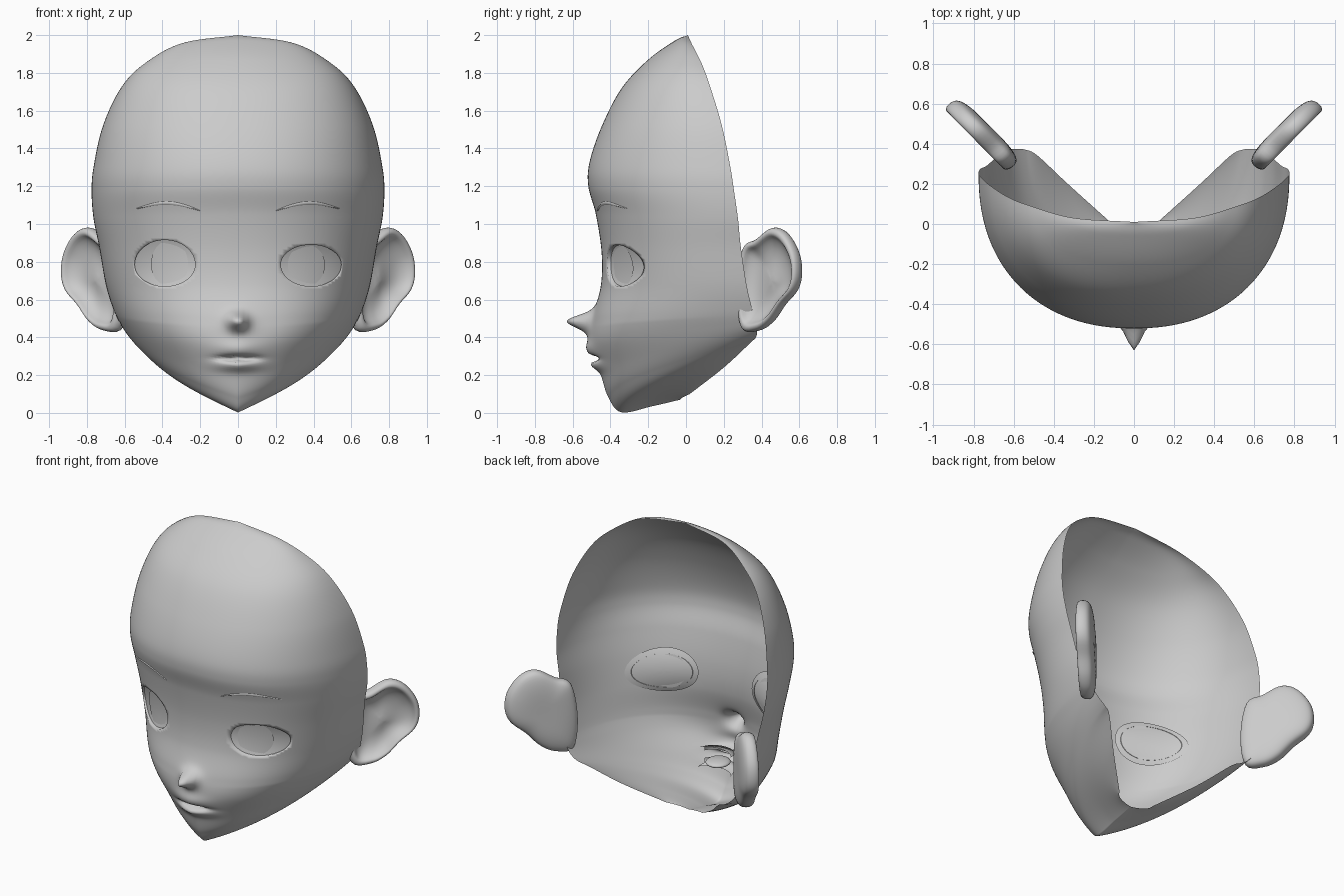
import bpy, bmesh, math
from mathutils import Vector
from mathutils.bvhtree import BVHTree

if "Cube" in bpy.data.objects:
    bpy.data.objects.remove(bpy.data.objects["Cube"])

clay = bpy.data.materials.new("clay_grey")
clay.use_nodes = True
grey = (0.6, 0.6, 0.6, 1)
clay.diffuse_color = grey
clay.node_tree.nodes["Principled BSDF"].inputs["Base Color"].default_value = grey


def spline(points, steps, closed=False):
    """Smooth curve through points of any dimension."""
    n, out = len(points), []

    def at(i):
        if closed:
            return points[i % n]
        if i < 0 or i >= n:
            a, b = (points[0], points[1]) if i < 0 else (points[-1], points[-2])
            return [2 * p - q for p, q in zip(a, b)]
        return points[i]

    for i in range(n if closed else n - 1):
        for k in range(steps):
            t = k / steps
            out.append([b + t / 2 * (c - a + t * (2 * a - 5 * b + 4 * c - d + t * (3 * (b - c) + d - a)))
                        for a, b, c, d in zip(at(i - 1), at(i), at(i + 1), at(i + 2))])
    if not closed:
        out.append(list(points[-1]))
    return out


def skin(rows, wrap=False):
    """Quad surface through rows of points."""
    bm = bmesh.new()
    grid = [[bm.verts.new(p) for p in row] for row in rows]
    for a, b in zip(grid, grid[1:]):
        for j in range(len(a) if wrap else len(a) - 1):
            k = (j + 1) % len(a)
            bm.faces.new((a[j], b[j], b[k], a[k]))
    bmesh.ops.remove_doubles(bm, verts=bm.verts, dist=0.0002)
    bmesh.ops.recalc_face_normals(bm, faces=bm.faces)
    return bm


def finish(name, bm):
    mesh = bpy.data.meshes.new(name)
    bm.to_mesh(mesh)
    bm.free()
    mesh.materials.append(clay)
    mesh.shade_smooth()
    obj = bpy.data.objects.new(name, mesh)
    bpy.context.collection.objects.link(obj)
    return obj


# Face shell: each row runs from the centre line (y, z) to the open rim (x, y, z)
SECTIONS = [
    (.01, 2, 0, .01, 2), (-.06, 1.97, .3, .03, 1.955), (-.2, 1.87, .5, .085, 1.845),
    (-.34, 1.72, .62, .13, 1.72), (-.445, 1.52, .715, .19, 1.52), (-.51, 1.33, .765, .235, 1.3),
    (-.517, 1.2, .775, .255, 1.17), (-.477, 1.05, .765, .275, 1.03), (-.447, .85, .735, .29, .88),
    (-.45, .68, .7, .32, .68), (-.49, .5, .66, .35, .55), (-.5, .36, .62, .37, .47),
    (-.45, .2, .585, .375, .43), (-.41, .08, .54, .37, .4), (-.34, .003, .48, .34, .37),
    (-.18, .035, .33, .2, .24), (-.03, .07, .13, .02, .1)]


def bump(v, mid, below, above=None):
    w = below if v < mid else (above or below)
    return math.exp(-((v - mid) / w) ** 2)


def features(x, z):
    """Forward relief of nose and lips."""
    nose = .115 * bump(x, 0, .045) * bump(z, .487, .045, .04)
    bridge = .025 * bump(x, 0, .09) * bump(z, .47, .08)
    upper_lip = .03 * bump(x, 0, .11) * bump(z, .335, .05)
    lower_lip = .032 * bump(x, 0, .11) * bump(z, .252, .03)
    slit = .07 * bump(x, 0, .12) ** 2 * bump(z, .288, .013)
    return nose + bridge + upper_lip + lower_lip - slit


COLS = 50
rows = []
for yc, zc, xr, yr, zr in spline(SECTIONS, 14):
    power = 2 / (1.8 + .43 * min(1, max(0, zc) / .45))
    row = []
    for j in range(-COLS, COLS + 1):
        u = abs(j) / COLS
        a = u * math.pi / 2
        x = math.copysign(xr * math.sin(a) ** power, j)
        y = yr - (yr - yc) * max(0, math.cos(a)) ** power
        z = zc + (zr - zc) * u ** 1.1
        if y < -.2:
            y -= features(x, z)
        row.append((x, y, z))
    rows.append(row)
face = skin(rows)
tree = BVHTree.FromBMesh(face)


def on_face(x, z, depth=0):
    hit = tree.ray_cast(Vector((x, -2, z)), Vector((0, 1, 0)))[0]
    return (x, (hit.y if hit else 0) + depth, z)


def disc(cx, cz, rx, up, down, depth, dish=0):
    """Oval sheet that follows the face at a given depth."""
    rings = []
    for i in range(11):
        r = i / 10
        ring = []
        for k in range(48):
            a = k * math.tau / 48
            s = math.sin(a)
            ring.append(on_face(cx + r * rx * math.cos(a), cz + r * s * (up if s > 0 else down),
                                depth + dish * (1 - r * r)))
        rings.append(ring)
    return skin(rings, wrap=True)


EYE_Z, EYE_X, EYE_R, DOWN = .785, .387, .16, .115
for side, label in ((1, "left"), (-1, "right")):
    up = .105 if side > 0 else .13
    cx = side * EYE_X

    # Eye opening with a turned-in lid edge
    def polar(p):
        dx, dz = (p.x - cx) / EYE_R, (p.z - EYE_Z) / (up if p.z > EYE_Z else DOWN)
        return math.hypot(dx, dz)

    inside = [f for f in face.faces
              if f.calc_center_median().y < 0 and polar(f.calc_center_median()) < 1]
    bmesh.ops.delete(face, geom=inside, context='FACES')
    edges = [e for e in face.edges if e.is_boundary
             and all(v.co.y < 0 and polar(v.co) < 1.3 for v in e.verts)]
    for v in {v for e in edges for v in e.verts}:
        r = polar(v.co)
        v.co = on_face(cx + (v.co.x - cx) / r, EYE_Z + (v.co.z - EYE_Z) / r)
    lid = bmesh.ops.extrude_edge_only(face, edges=edges)["geom"]
    for v in lid:
        if isinstance(v, bmesh.types.BMVert):
            v.co.y += .025

    # Eye sheet and iris
    finish(label + "_eye", disc(cx, EYE_Z, .19, up + .035, DOWN + .03, .012, .028))
    finish(label + "_iris", disc(side * .362, EYE_Z, .098, up, DOWN, .026, .004))

    # Eyebrow
    brow = []
    for i in range(25):
        t = i / 24
        x = side * (.2 + .34 * t)
        z = 1.07 + .01 * t + .035 * math.sin(math.pi * t)
        half = .002 + .007 * math.sin(math.pi * t)
        brow.append([on_face(x, z - half, -.001), on_face(x, z, -.008), on_face(x, z + half, -.001)])
    finish(label + "_eyebrow", skin(brow))

    # Ear: outline in its own slanted plane, lofted from hollow front to back
    outline = spline([(-.05, .87), (.2, .92), (.5, .98), (.75, .95), (.95, .85), (1, .74), (.92, .65),
                      (.68, .57), (.45, .48), (.2, .435), (-.08, .45), (-.15, .65)], 5, closed=True)
    profile = spline([(0, -.02), (.35, -.03), (.6, -.02), (.77, .005), (.87, .035), (.96, .03),
                      (1, 0), (.96, -.035), (.8, -.055), (.5, -.065), (0, -.065)], 3)
    rings = []
    for scale, offset in profile:
        ring = []
        for s, z in outline:
            s, z = .42 + (s - .42) * scale, .7 + (z - .7) * scale
            n = offset - .04 * (1 - s)
            ring.append((side * (.68 + .24 * s + .79 * n), .3 + .3 * s - .61 * n, z))
        rings.append(ring)
    finish(label + "_ear", skin(rings, wrap=True))

finish("face_shell", face)

# Teeth arcs and tongue behind the lips
for name, z, flare in (("upper_teeth", .31, .03), ("lower_teeth", .26, -.03)):
    strip = []
    for i in range(21):
        a = (i / 10 - 1) * 1.2
        x, y = .12 * math.sin(a), -.32 - .1 * math.cos(a)
        strip.append([(x, y, z), (x, y, z + flare), (x * 1.1, y + .06, z + flare * 1.3)])
    finish(name, skin(strip))
bm = bmesh.new()
bmesh.ops.create_uvsphere(bm, u_segments=24, v_segments=12, radius=1)
bmesh.ops.scale(bm, vec=(.075, .08, .022), verts=bm.verts)
bmesh.ops.translate(bm, vec=(0, -.34, .27), verts=bm.verts)
finish("tongue", bm)
